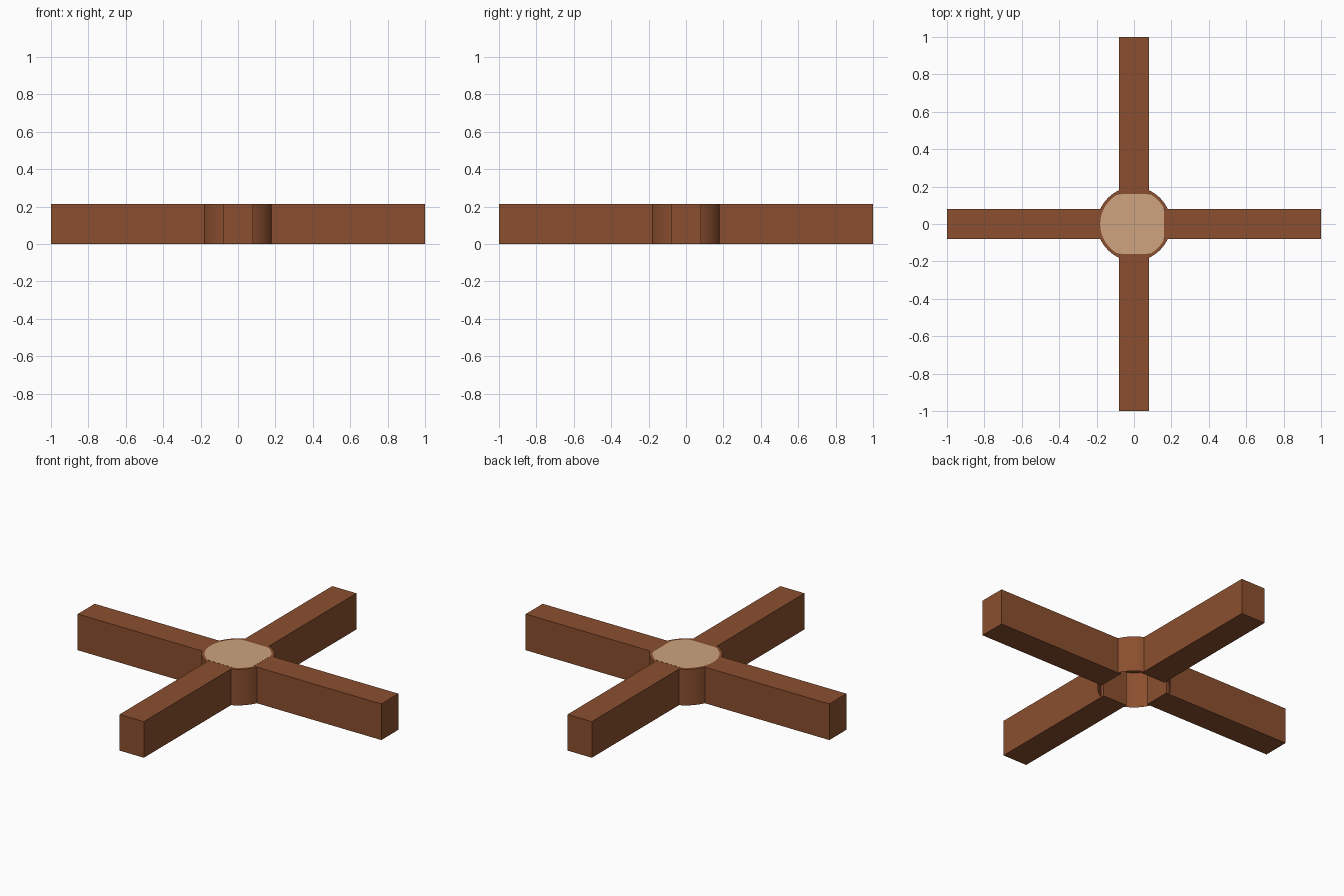
import bpy, math

if "Cube" in bpy.data.objects:
    bpy.data.objects.remove(bpy.data.objects["Cube"])

H = 0.215      # height of the whole cross
HALF = 0.08    # half width of an arm
INNER = 0.16   # where each arm starts
R = 0.197      # hub radius
CAP_R = 0.181  # pale cap radius


def material(name, rgb):
    m = bpy.data.materials.new(name)
    m.diffuse_color = (*rgb, 1)
    m.use_nodes = True
    m.node_tree.nodes["Principled BSDF"].inputs["Base Color"].default_value = m.diffuse_color
    return m


wood = material("brown wood", (0.26, 0.078, 0.028))
pale = material("pale wood", (0.61, 0.37, 0.205))


def make(name, verts, faces, mat):
    me = bpy.data.meshes.new(name)
    me.from_pydata(verts, [], faces)
    me.materials.append(mat)
    ob = bpy.data.objects.new(name, me)
    bpy.context.collection.objects.link(ob)
    return ob


# Four square-section arms and four curved hub walls between them
a0 = math.asin(HALF / R)
N = 8
box_faces = [(0, 3, 2, 1), (4, 5, 6, 7), (0, 1, 5, 4),
             (1, 2, 6, 5), (2, 3, 7, 6), (3, 0, 4, 7)]
for k, side in enumerate(("right", "back", "left", "front")):
    turn = k * math.pi / 2
    box = [(x, y, z) for z in (0, H)
           for x, y in ((INNER, -HALF), (1, -HALF), (1, HALF), (INNER, HALF))]
    arm = make(side + "_arm", box, box_faces, wood)
    arm.rotation_euler.z = turn

    # hub wall, open underneath, with a narrow rim on top
    verts, faces = [], []
    for i in range(N + 1):
        a = a0 + (math.pi / 2 - 2 * a0) * i / N
        c, s = math.cos(a), math.sin(a)
        verts += [(R * c, R * s, 0), (R * c, R * s, H),
                  (0.178 * c, 0.178 * s, H)]
    for i in range(N):
        b = 3 * i
        faces += [(b, b + 3, b + 4, b + 1), (b + 1, b + 4, b + 5, b + 2)]
    wall = make(side + "_hub_wall", verts, faces, wood)
    wall.rotation_euler.z = turn
    bpy.context.view_layer.objects.active = wall
    wall.select_set(True)
    bpy.ops.object.shade_smooth_by_angle(angle=math.radians(35))
    wall.select_set(False)

# Pale cap over the hub, trimmed where three of the arms meet it
ring = []
for i in range(48):
    a = i * math.tau / 48
    x, y = CAP_R * math.cos(a), CAP_R * math.sin(a)
    ring.append((min(x, INNER), max(-INNER, min(y, INNER)), H + 0.0005))
make("hub_cap", ring, [tuple(range(48))], pale)
